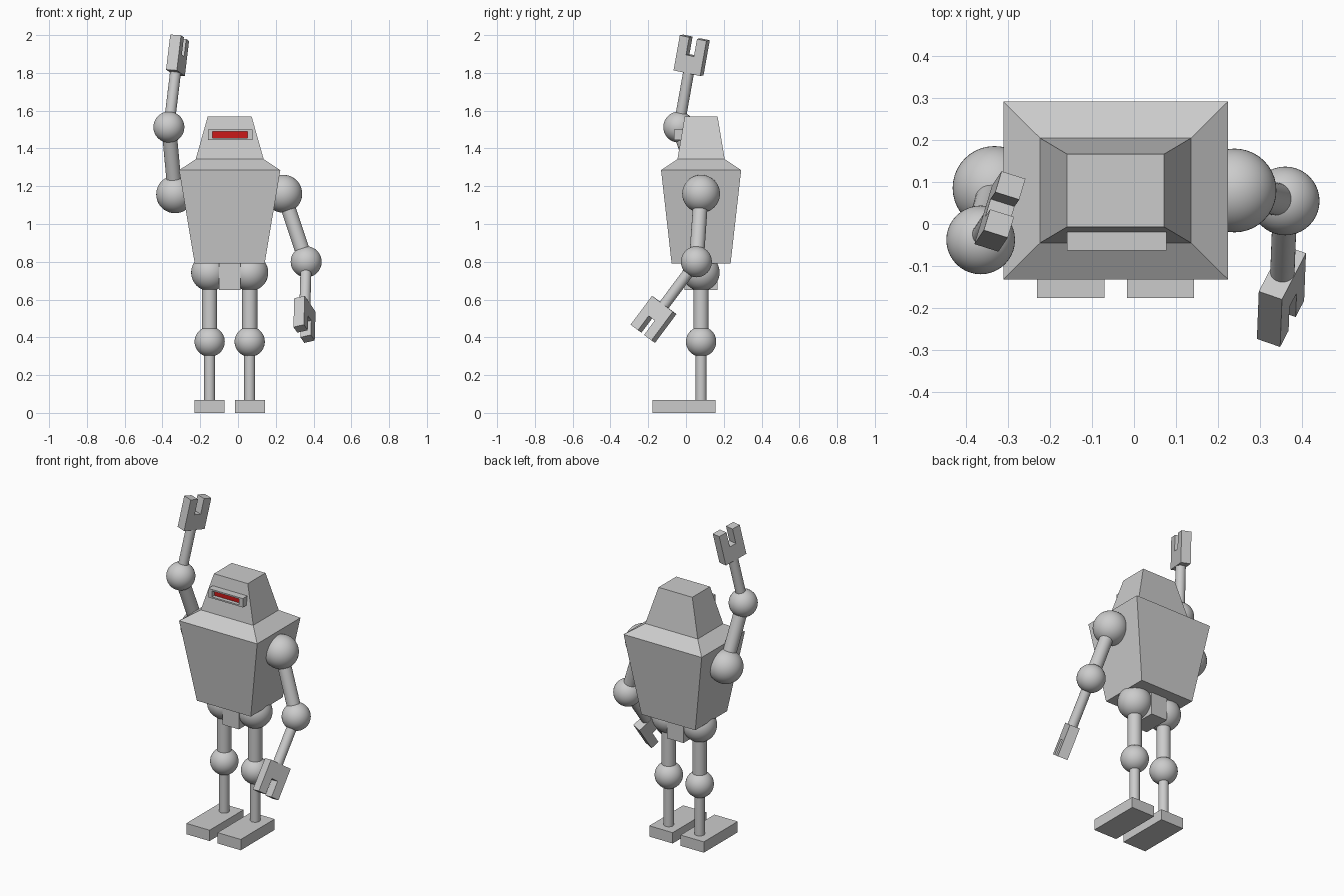
import bpy, bmesh
from mathutils import Vector, Matrix

if "Cube" in bpy.data.objects:
    bpy.data.objects.remove(bpy.data.objects["Cube"])

CX, CY = -0.044, 0.08   # body axis


def make(name, bm, smooth=False):
    bmesh.ops.recalc_face_normals(bm, faces=bm.faces[:])
    mesh = bpy.data.meshes.new(name)
    bm.to_mesh(mesh)
    bm.free()
    if smooth:
        for p in mesh.polygons:
            p.use_smooth = len(p.vertices) == 4 or smooth == "all"
    obj = bpy.data.objects.new(name, mesh)
    bpy.context.collection.objects.link(obj)
    return obj


def box(name, lo, hi):
    lo, hi = Vector(lo), Vector(hi)
    bm = bmesh.new()
    bmesh.ops.create_cube(bm, size=1)
    for v in bm.verts:
        v.co = (lo + hi) / 2 + v.co * (hi - lo)
    return make(name, bm)


def ball(name, center, r):
    bm = bmesh.new()
    bmesh.ops.create_uvsphere(bm, u_segments=40, v_segments=24, radius=r,
                              matrix=Matrix.Translation(center))
    return make(name, bm, "all")


def rod(name, a, b, r):
    a, b = Vector(a), Vector(b)
    d = b - a
    bm = bmesh.new()
    m = Matrix.Translation((a + b) / 2) @ d.to_track_quat('Z', 'Y').to_matrix().to_4x4()
    bmesh.ops.create_cone(bm, cap_ends=True, segments=32, radius1=r, radius2=r,
                          depth=d.length, matrix=m)
    obj = make(name, bm)
    for p in obj.data.polygons:
        p.use_smooth = len(p.vertices) == 4
    return obj


def loft(name, rings):
    # stacked rectangles: half width, half depth, z
    bm = bmesh.new()
    loops = [[bm.verts.new((CX + sx * hx, CY + sy * hy, z))
              for sx, sy in ((-1, -1), (1, -1), (1, 1), (-1, 1))] for hx, hy, z in rings]
    for a, b in zip(loops, loops[1:]):
        for i in range(4):
            j = (i + 1) % 4
            bm.faces.new((a[i], a[j], b[j], b[i]))
    bm.faces.new(loops[0])
    bm.faces.new(loops[-1])
    return make(name, bm)


def gripper(name, center, along, across):
    # forked hand: U profile extruded through its thickness
    A = Vector(along).normalized()
    W = Vector(across)
    W = (W - A * W.dot(A)).normalized()
    T = A.cross(W)
    w, l, t, g = 0.075, 0.095, 0.03, 0.022
    profile = [(-w, -l), (w, -l), (w, l), (g, l), (g, 0), (-g, 0), (-g, l), (-w, l)]
    bm = bmesh.new()
    face = bm.faces.new([bm.verts.new(center + W * u + A * v - T * t) for u, v in profile])
    ext = bmesh.ops.extrude_face_region(bm, geom=[face], use_keep_orig=True)
    for v in ext['geom']:
        if isinstance(v, bmesh.types.BMVert):
            v.co += T * 2 * t
    return make(name, bm)


# torso and head
loft("torso", [(0.185, 0.156, 0.79), (0.268, 0.212, 1.285), (0.18, 0.125, 1.343)])
loft("head", [(0.18, 0.125, 1.343), (0.116, 0.087, 1.57)])
box("pelvis", (CX - 0.056, CY - 0.088, 0.65), (CX + 0.056, CY + 0.088, 0.82))

# visor: four frame bars around a recessed red lens
x0, x1, z0, z1, yf, yb = -0.16, 0.077, 1.445, 1.50, -0.063, 0.0
box("visor_bottom", (x0, yf, z0), (x1, yb, z0 + 0.009))
box("visor_top", (x0, yf, z1 - 0.009), (x1, yb, z1))
box("visor_left", (x0, yf, z0 + 0.009), (x0 + 0.026, yb, z1 - 0.009))
box("visor_right", (x1 - 0.026, yf, z0 + 0.009), (x1, yb, z1 - 0.009))
lens = box("visor_lens", (x0 + 0.026, -0.04, z0 + 0.009), (x1 - 0.026, yb, z1 - 0.009))
red = bpy.data.materials.new("red_lens")
red.diffuse_color = (0.6, 0.01, 0.01, 1)
red.use_nodes = True
red.node_tree.nodes["Principled BSDF"].inputs["Base Color"].default_value = red.diffuse_color
lens.data.materials.append(red)

# legs
for side, s in (("left", -1), ("right", 1)):
    x = CX + s * 0.106
    hip, knee, ankle = (x, CY, 0.743), (x, CY, 0.377), (x, CY, 0.05)
    ball(side + "_hip", hip, 0.098)
    rod(side + "_thigh", hip, knee, 0.04)
    ball(side + "_knee", knee, 0.08)
    rod(side + "_shin", knee, ankle, 0.029)
    fx = CX + s * 0.107
    box(side + "_foot", (fx - 0.08, -0.177, 0), (fx + 0.08, 0.155, 0.067))

# arms: shoulder, elbow, hand centre, direction across the fingers
arms = {
    "left": ((-0.333, 0.086, 1.157), (-0.366, -0.038, 1.513), (-0.32, 0.03, 1.893), (0.28, 0.93, -0.2)),
    "right": ((0.24, 0.08, 1.16), (0.361, 0.055, 0.80), (0.352, -0.172, 0.495), (0.38, 0.71, -0.59)),
}
for side, (sh, el, hand, across) in arms.items():
    el, hand = Vector(el), Vector(hand)
    d = (hand - el).normalized()
    ball(side + "_shoulder", sh, 0.1)
    rod(side + "_upper_arm", sh, el, 0.039)
    ball(side + "_elbow", el, 0.082)
    rod(side + "_forearm", el, hand - d * 0.06, 0.029)
    gripper(side + "_gripper", hand, d, across)
